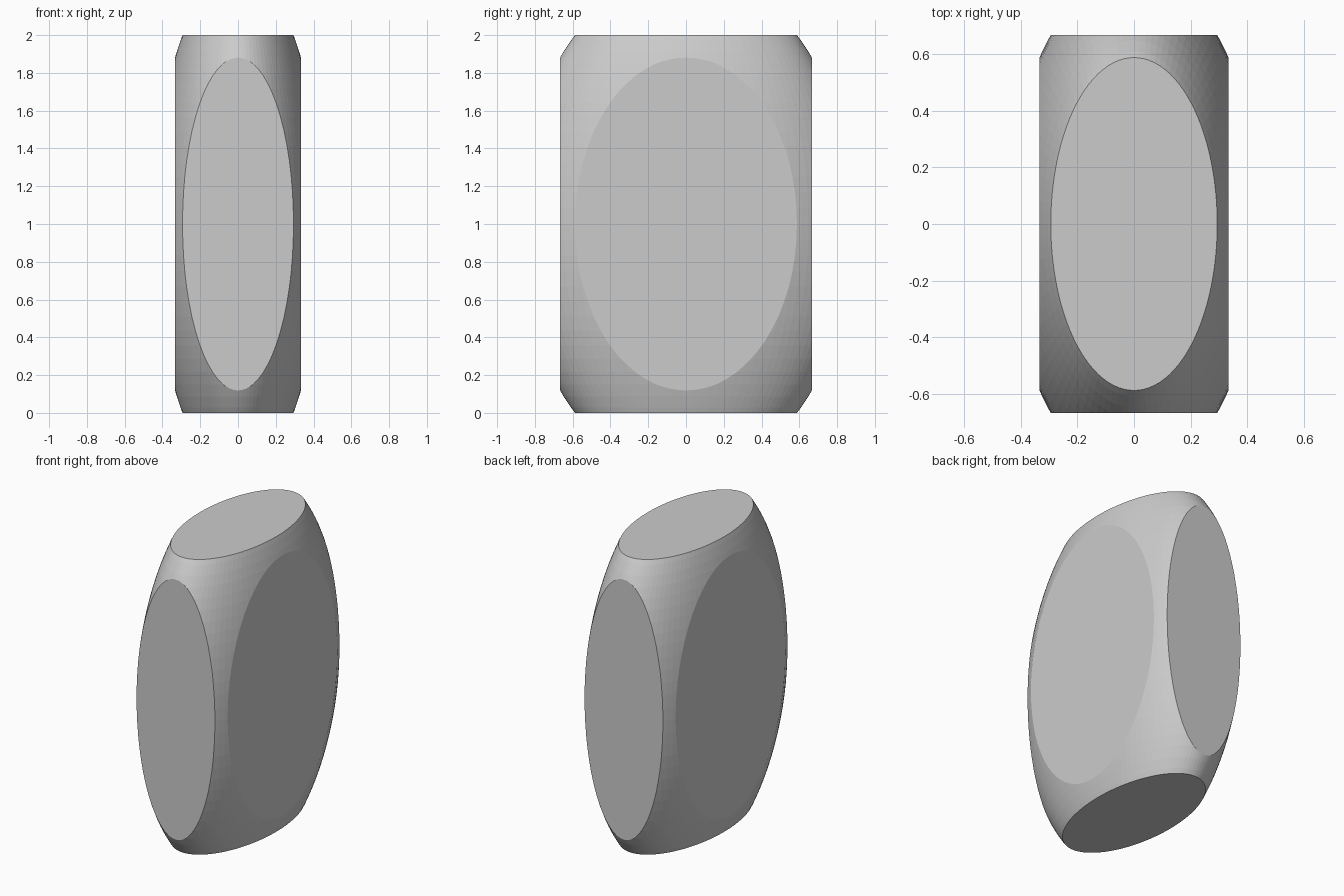
import bpy, bmesh
from mathutils import Vector

if "Cube" in bpy.data.objects:
    bpy.data.objects.remove(bpy.data.objects["Cube"])

# Rounded block: a sphere trimmed flat by the six sides of a cube, then stretched
HALF = Vector((1 / 3, 2 / 3, 1.0))
RADIUS = 4 / 3

bm = bmesh.new()
bmesh.ops.create_uvsphere(bm, u_segments=100, v_segments=50, radius=RADIUS)

# Slice each side flat and cap the opening
for axis in range(3):
    for sign in (-1, 1):
        normal = Vector((0, 0, 0))
        normal[axis] = sign
        geom = bm.verts[:] + bm.edges[:] + bm.faces[:]
        cut = bmesh.ops.bisect_plane(bm, geom=geom, dist=1e-6, plane_co=normal,
                                     plane_no=normal, clear_outer=True)
        rim = [e for e in bm.edges if e.is_boundary]
        bmesh.ops.contextual_create(bm, geom=rim)

# Stretch to final proportions and stand on the ground
bmesh.ops.scale(bm, vec=HALF, verts=bm.verts[:])
bmesh.ops.translate(bm, vec=(0, 0, HALF.z), verts=bm.verts[:])
bmesh.ops.recalc_face_normals(bm, faces=bm.faces[:])

mesh = bpy.data.meshes.new("rounded_block")
bm.to_mesh(mesh)
bm.free()
block = bpy.data.objects.new("rounded_block", mesh)
bpy.context.collection.objects.link(block)
